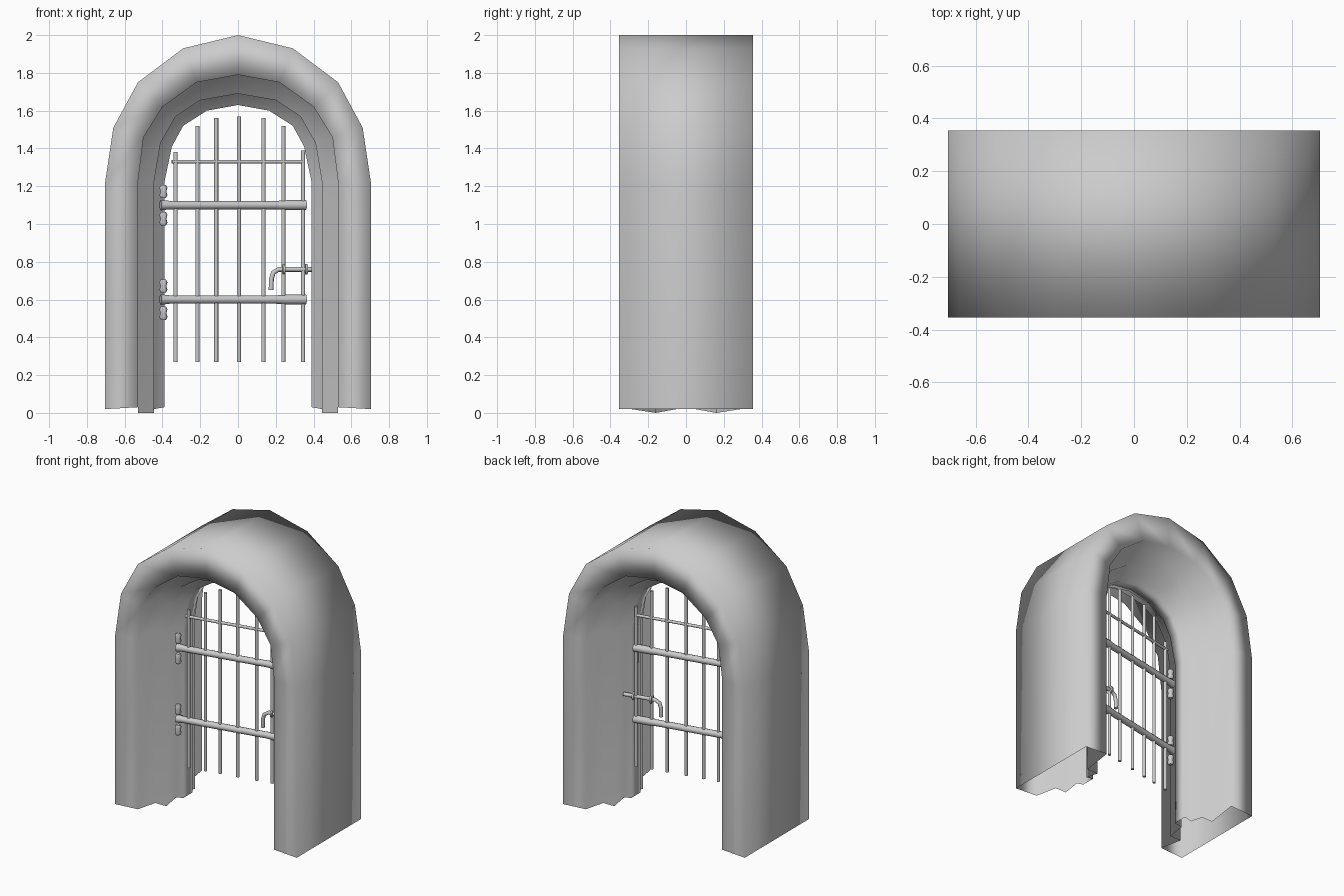
import bpy, bmesh, math
from mathutils import Vector

cube = bpy.data.objects.get("Cube")
if cube:
    bpy.data.objects.remove(cube, do_unlink=True)

grey = bpy.data.materials.new("stone grey")
grey.use_nodes = True
COLOUR = (0.6, 0.6, 0.6, 1)
grey.diffuse_color = COLOUR
grey.node_tree.nodes["Principled BSDF"].inputs["Base Color"].default_value = COLOUR


def finish(name, bm, angle=None):
    """Turn a bmesh into a smooth shaded object."""
    bmesh.ops.recalc_face_normals(bm, faces=bm.faces)
    mesh = bpy.data.meshes.new(name)
    bm.to_mesh(mesh)
    bm.free()
    mesh.materials.append(grey)
    obj = bpy.data.objects.new(name, mesh)
    bpy.context.scene.collection.objects.link(obj)
    mesh.shade_smooth()
    if angle:
        mesh.set_sharp_from_angle(angle=math.radians(angle))
    return obj


def tube(name, points, radii, sides=10):
    """Sweep a capped circle along points lying in one upright plane."""
    points = [Vector(p) for p in points]
    bm = bmesh.new()
    rings = []
    for i, p in enumerate(points):
        along = (points[min(i + 1, len(points) - 1)] - points[max(i - 1, 0)]).normalized()
        side = along.cross(Vector((0.2, -1, 0))).normalized()
        up = along.cross(side)
        rings.append([bm.verts.new(p + radii[i] * (side * math.cos(a) + up * math.sin(a)))
                      for a in (math.tau * k / sides for k in range(sides))])
    for a, b in zip(rings, rings[1:]):
        for k in range(sides):
            n = (k + 1) % sides
            bm.faces.new((a[k], a[n], b[n], b[k]))
    bm.faces.new(rings[0])
    bm.faces.new(rings[-1])
    return finish(name, bm, 50)


# Half outlines of the arch, from springing line to crown
OUTER = [(0.705, 1.21), (0.66, 1.51), (0.53, 1.75), (0.29, 1.93), (0, 2.0)]
MOUTH = [(0.53, 1.22), (0.5, 1.46), (0.4, 1.62), (0.22, 1.75), (0, 1.79)]
STEP = [(0.445, 1.22), (0.41, 1.43), (0.33, 1.57), (0.2, 1.655), (0, 1.69)]
THROAT = [(0.39, 1.22), (0.35, 1.41), (0.29, 1.52), (0.165, 1.6), (0, 1.63)]

# Stepped wall section: outline, depth and height of its uneven foot
section = [(OUTER, -0.355, 0.02), (MOUTH, -0.355, 0.03), (MOUTH, -0.16, 0),
           (STEP, -0.16, 0), (STEP, -0.05, 0.02), (THROAT, -0.05, 0.03)]
section += [(line, -y, foot) for line, y, foot in reversed(section)]

# Stone arch, hollow and open at the feet
bm = bmesh.new()
loops = []
for line, y, foot in section:
    half = [(line[0][0], foot)] + line
    path = [(-x, z) for x, z in half] + half[-2::-1]
    loops.append([bm.verts.new((x, y, z)) for x, z in path])
for a, b in zip(loops, loops[1:] + loops[:1]):
    for i in range(len(a) - 1):
        bm.faces.new((a[i], a[i + 1], b[i + 1], b[i]))
finish("stone_arch", bm)


def gate_point(x, z):
    """A point on the gate, which hangs slightly ajar."""
    return (x, 0.2 * x - 0.01, z)


# Upright bars
bars = [(-0.33, 1.38), (-0.215, 1.52), (-0.115, 1.56), (0.005, 1.57),
        (0.135, 1.56), (0.24, 1.52), (0.345, 1.39)]
for x, top in bars:
    tube("gate_bar", [gate_point(x, 0.27), gate_point(x, top)], [0.011] * 2)

# Thin top rail
tube("top_rail", [gate_point(-0.35, 1.33), gate_point(0.35, 1.33)], [0.01] * 2)

# Heavy rails with hinge knuckles above and below
for z in (1.1, 0.6):
    stations = [(-0.41, 0.028), (-0.36, 0.022), (0.2, 0.022), (0.26, 0.026), (0.36, 0.026)]
    tube("heavy_rail", [gate_point(x, z) for x, r in stations], [r for x, r in stations])
    for offset in (0.072, -0.072):
        heights = [(-0.035, 0.014), (-0.02, 0.022), (0, 0.016), (0.02, 0.022), (0.035, 0.014)]
        tube("hinge_knuckle", [(-0.395, -0.1, z + offset + h) for h, r in heights],
             [r for h, r in heights])

# Bent latch handle running into the wall
bend = [(0.175, 0.65), (0.177, 0.71), (0.187, 0.743), (0.215, 0.76), (0.43, 0.76)]
tube("latch_handle", [gate_point(x, z) for x, z in bend], [0.013] * len(bend))
for x in (0.24, 0.36):
    tube("latch_collar", [gate_point(x - 0.006, 0.76), gate_point(x + 0.006, 0.76)], [0.028] * 2)
